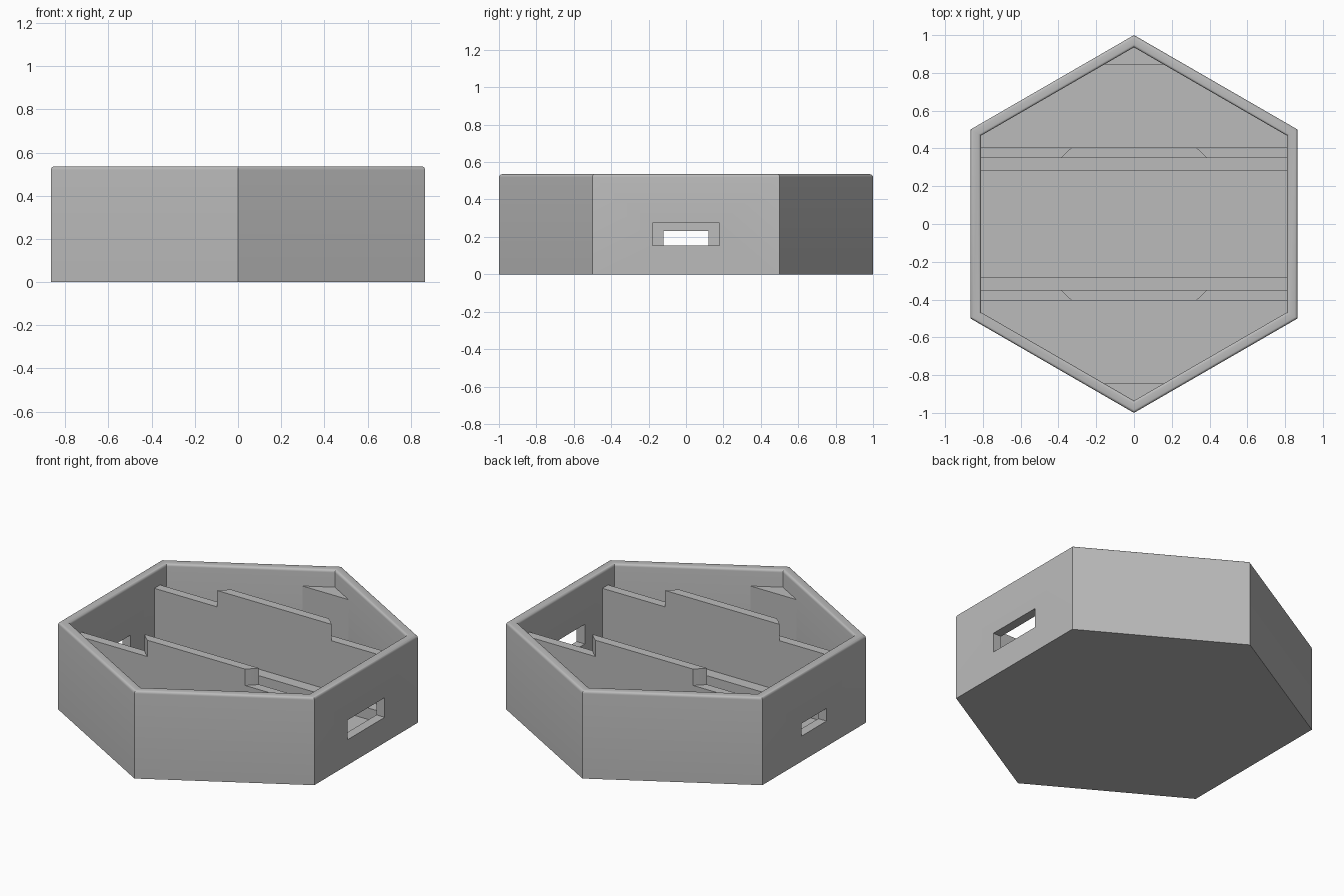
import bpy, bmesh
from math import sin, cos, pi, sqrt, radians

cube = bpy.data.objects.get("Cube")
if cube:
    bpy.data.objects.remove(cube, do_unlink=True)

HEIGHT, FLOOR, REST, LEDGE = 0.535, 0.055, 0.43, 0.125
INNER = 0.81              # half width of the cavity
OUT_R, IN_R = 1.0, INNER / cos(pi / 6)

grey = bpy.data.materials.new("plain_grey")
grey.use_nodes = True
colour = (0.5, 0.5, 0.5, 1)
grey.diffuse_color = colour
grey.node_tree.nodes["Principled BSDF"].inputs["Base Color"].default_value = colour


def make(name, bm):
    bmesh.ops.recalc_face_normals(bm, faces=bm.faces)
    mesh = bpy.data.meshes.new(name)
    bm.to_mesh(mesh)
    bm.free()
    mesh.materials.append(grey)
    ob = bpy.data.objects.new(name, mesh)
    bpy.context.collection.objects.link(ob)
    return ob


def smooth(ob):
    bpy.ops.object.select_all(action='DESELECT')
    ob.select_set(True)
    bpy.context.view_layer.objects.active = ob
    bpy.ops.object.shade_smooth_by_angle(angle=radians(31))


def prism(name, outline, z0, z1):
    """Extrude an xy outline from z0 up to z1."""
    bm = bmesh.new()
    face = bm.faces.new([bm.verts.new((x, y, z0)) for x, y in outline])
    top = bmesh.ops.extrude_face_region(bm, geom=[face])["geom"]
    verts = [v for v in top if isinstance(v, bmesh.types.BMVert)]
    bmesh.ops.translate(bm, verts=verts, vec=(0, 0, z1 - z0))
    return make(name, bm)


def box(name, x0, x1, y0, y1, z0, z1):
    return prism(name, [(x0, y0), (x1, y0), (x1, y1), (x0, y1)], z0, z1)


# Hexagonal tray: one wall profile swept through six corners, rounded rim
rim, steps = 0.016, 4
arc = [i * pi / 2 / steps for i in range(steps + 1)]
profile = [(OUT_R, 0)]
profile += [(OUT_R - rim + rim * cos(a), HEIGHT - rim + rim * sin(a)) for a in arc]
profile += [(IN_R + rim - rim * sin(a), HEIGHT - rim + rim * cos(a)) for a in arc]
profile += [(IN_R, FLOOR)]

bm = bmesh.new()
rings = [[bm.verts.new((r * sin(k * pi / 3), r * cos(k * pi / 3), z)) for k in range(6)]
         for r, z in profile]
for a, b in zip(rings, rings[1:]):
    for k in range(6):
        n = (k + 1) % 6
        bm.faces.new((a[k], a[n], b[n], b[k]))
bm.faces.new(rings[0])
bm.faces.new(rings[-1])
tray = make("hexagonal_tray", bm)

# Openings: a wide one on the left wall, a smaller one on the right wall
for side, half, top in ((1, 0.18, 0.275), (-1, 0.12, 0.232)):
    x0, x1 = sorted((side * 0.75, side * 0.95))
    cutter = box("opening_cutter", x0, x1, -half, half, 0.155, top)
    cutter.hide_render = True
    mod = tray.modifiers.new("opening", 'BOOLEAN')
    mod.operation, mod.solver, mod.object = 'DIFFERENCE', 'EXACT', cutter
    bpy.ops.object.select_all(action='DESELECT')
    bpy.context.view_layer.objects.active = tray
    tray.select_set(True)
    bpy.ops.object.modifier_apply(modifier=mod.name)
    bpy.data.objects.remove(cutter, do_unlink=True)
smooth(tray)

# Rails, ledges and corner rests, mirrored front and back
RAIL_IN, RAIL_OUT, CIRCLE, BITE = 0.35, 0.405, 0.522, 0.01
END = INNER + 0.02
for side, label in ((-1, "front"), (1, "back")):
    y0, y1 = sorted((side * RAIL_IN, side * RAIL_OUT))
    box(label + "_rail", -END, END, y0, y1, FLOOR - BITE, REST)

    # raised middle of the rail, its ends following a circle
    ys = [RAIL_IN + (RAIL_OUT - RAIL_IN) * i / 4 for i in range(5)]
    edge = [(sqrt(CIRCLE ** 2 - y * y), side * y) for y in ys]
    outline = edge + [(-x, y) for x, y in reversed(edge)]
    smooth(prism(label + "_raised_rail", outline, REST, HEIGHT - 0.005))

    y0, y1 = sorted((side * 0.28, side * (RAIL_IN + BITE)))
    box(label + "_board_ledge", -END, END, y0, y1, FLOOR - BITE, LEDGE)

    prism(label + "_corner_rest",
          [(-0.18, side * 0.845), (0.18, side * 0.845), (0, side * 0.95)],
          FLOOR - BITE, REST)
